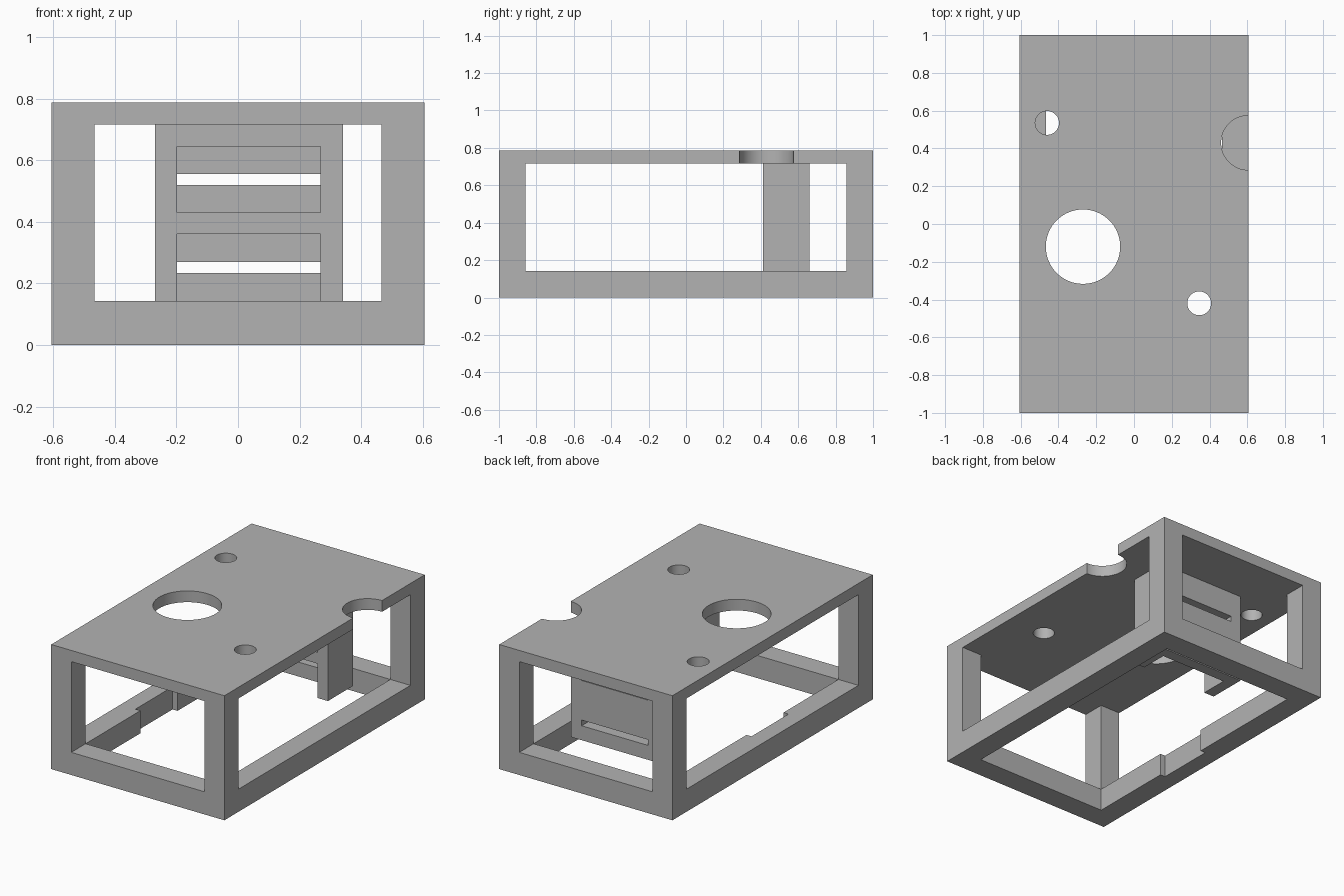
import bpy

cube = bpy.data.objects.get("Cube")
if cube:
    bpy.data.objects.remove(cube, do_unlink=True)

# Overall dimensions
HX, HY, H = 0.605, 1.0, 0.787      # half width, half depth, height
IX, IY = 0.465, 0.857              # inner half width and depth
Z0, Z1 = 0.143, 0.716              # rail top, underside of lid
OUT = 1.3                          # reach of cutters beyond the body

grey = bpy.data.materials.new("plain_grey")
grey.use_nodes = True
colour = (0.45, 0.45, 0.45, 1)
grey.diffuse_color = colour
grey.node_tree.nodes["Principled BSDF"].inputs["Base Color"].default_value = colour


def box(name, x, y, z):
    """Box from (min, max) ranges."""
    bpy.ops.mesh.primitive_cube_add(size=1)
    ob = bpy.context.object
    ob.name = name
    ob.location = [(r[0] + r[1]) / 2 for r in (x, y, z)]
    ob.scale = [r[1] - r[0] for r in (x, y, z)]
    bpy.ops.object.transform_apply(location=True, scale=True)
    ob.data.materials.append(grey)
    return ob


def drill(name, x, y, radius):
    """Vertical round cutter through the lid only."""
    bpy.ops.mesh.primitive_cylinder_add(vertices=64, radius=radius, depth=0.3,
                                        location=(x, y, H - 0.04))
    ob = bpy.context.object
    ob.name = name
    ob.data.materials.append(grey)
    return ob


def cut(body, cutter):
    """Subtract the cutter and remove it."""
    cutter.hide_render = True
    mod = body.modifiers.new("cut", "BOOLEAN")
    mod.operation, mod.solver, mod.object = "DIFFERENCE", "EXACT", cutter
    bpy.ops.object.select_all(action="DESELECT")
    body.select_set(True)
    bpy.context.view_layer.objects.active = body
    bpy.ops.object.modifier_apply(modifier=mod.name)
    bpy.data.objects.remove(cutter, do_unlink=True)


# Open frame with lid: hollow from below, then windows through both axes
frame = box("case_frame", (-HX, HX), (-HY, HY), (0, H))
cut(frame, box("cavity", (-IX, IX), (-IY, IY), (-0.2, Z1)))
cut(frame, box("side_windows", (-OUT, OUT), (-IY, IY), (Z0, Z1)))
cut(frame, box("end_windows", (-IX, IX), (-OUT, OUT), (Z0, Z1)))

# Shallow relief in the inner face of one side rail
cut(frame, box("rail_relief", (-0.5, -0.4), (-0.31, 0.06), (-0.1, 0.3)))

# Lid openings: large hole, two small holes, half-round edge notch
for name, x, y, r in (("large_hole", -0.27, -0.12, 0.197),
                      ("back_hole", -0.46, 0.535, 0.063),
                      ("front_hole", 0.345, -0.42, 0.063),
                      ("edge_notch", HX, 0.43, 0.144)):
    cut(frame, drill(name, x, y, r))

# Hanging holder with two deep pockets, each with a slot in its back wall
holder = box("slotted_holder", (-0.27, 0.34), (0.412, 0.66), (Z0, Z1))
PX = (-0.198, 0.267)
for low, high, slot in ((0.43, 0.645, 0.52), (0.05, 0.36, 0.234)):
    cut(holder, box("pocket", PX, (0.3, 0.588), (low, high)))
    cut(holder, box("slot", PX, (0.5, 0.8), (slot, slot + 0.036)))

for ob in (frame, holder):
    bpy.ops.object.select_all(action="DESELECT")
    ob.select_set(True)
    bpy.context.view_layer.objects.active = ob
    bpy.ops.object.shade_smooth_by_angle(angle=0.5)
